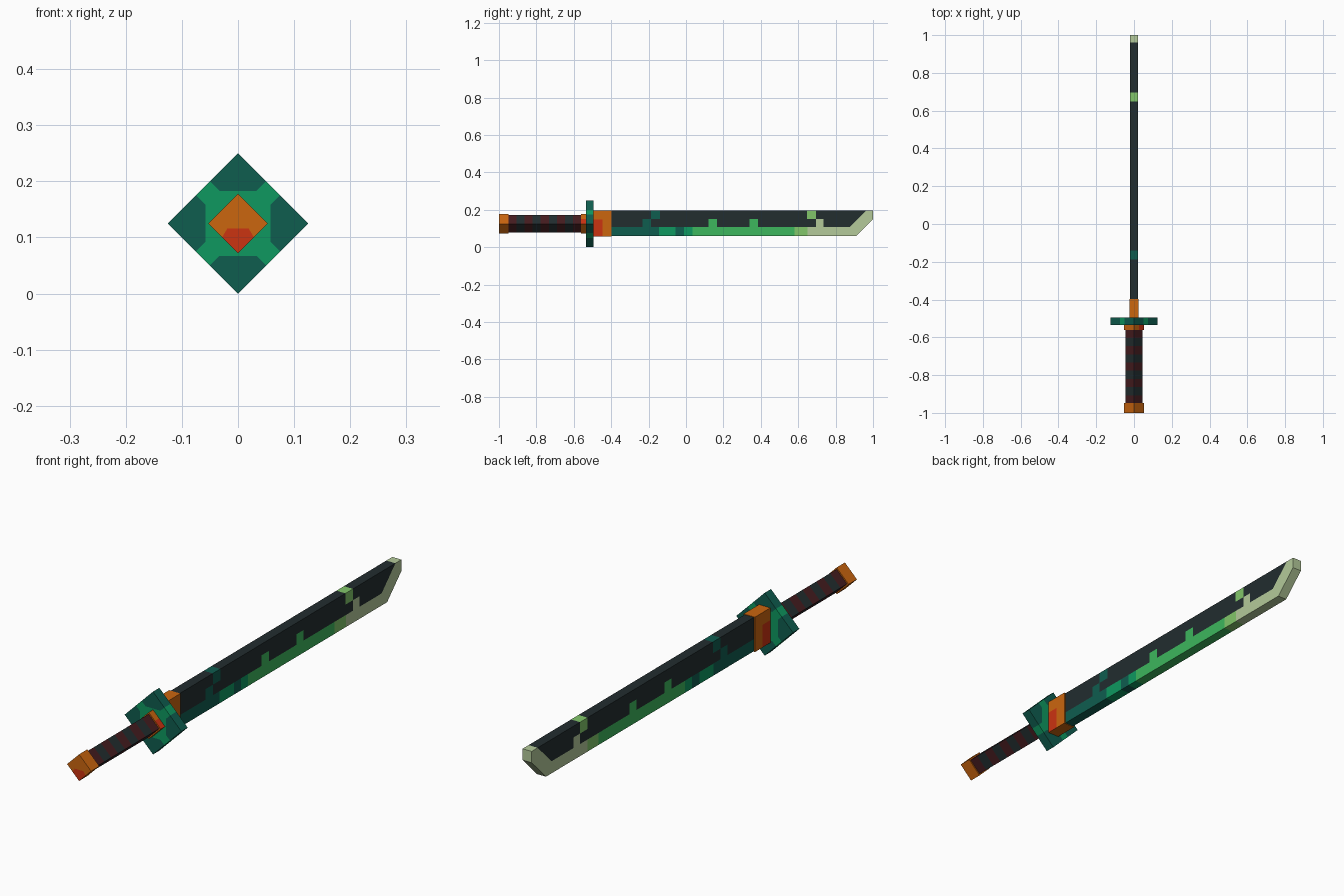
import bpy, bmesh
from mathutils import Vector

if "Cube" in bpy.data.objects:
    bpy.data.objects.remove(bpy.data.objects["Cube"])

MATS = {}
def srgb(h):
    c = [int(h[i:i + 2], 16) / 255 for i in (0, 2, 4)]
    return [v / 12.92 if v <= 0.04045 else ((v + 0.055) / 1.055) ** 2.4 for v in c] + [1]

for name, h in {"charcoal": "222d2f", "dark teal": "0f5d4f", "green": "0e9860",
                "bright green": "3db75d", "light green": "82c66a", "pale green": "b4ca9a",
                "orange": "cb660f", "red": "cb3311", "maroon": "451c1f"}.items():
    MATS[name] = bpy.data.materials.new(name)
    MATS[name].diffuse_color = srgb(h)
NAMES = list(MATS)

CZ = 0.125  # height of the handle axis

def prism(name, profile, axis, lo, hi, cuts, rule):
    """Extrude a 2D profile along x (points y,z) or y (points x,z), cut it by planes, colour faces by rule."""
    bm = bmesh.new()
    place = (lambda a, b, t: (t, a, b)) if axis == 'X' else (lambda a, b, t: (a, t, b))
    ends = [[bm.verts.new(place(a, b, t)) for a, b in profile] for t in (lo, hi)]
    bm.faces.new(ends[0])
    bm.faces.new(ends[1])
    n = len(profile)
    for i in range(n):
        j = (i + 1) % n
        bm.faces.new((ends[0][i], ends[0][j], ends[1][j], ends[1][i]))
    for co, no in cuts:
        bmesh.ops.bisect_plane(bm, geom=bm.verts[:] + bm.edges[:] + bm.faces[:],
                               plane_co=co, plane_no=no, dist=1e-5)
    bmesh.ops.recalc_face_normals(bm, faces=bm.faces)
    for f in bm.faces:
        f.material_index = NAMES.index(rule(f.calc_center_bounds()))
    me = bpy.data.meshes.new(name)
    bm.to_mesh(me)
    bm.free()
    for m in MATS.values():
        me.materials.append(m)
    ob = bpy.data.objects.new(name, me)
    bpy.context.collection.objects.link(ob)
    return ob

def diamond(r):
    return [(0, CZ - r), (r, CZ), (0, CZ + r), (-r, CZ)]

def ycuts(*ys):
    return [((0, y, 0), (0, 1, 0)) for y in ys]

def zcuts(*zs):
    return [((0, 0, z), (0, 0, 1)) for z in zs]

# Blade: coloured cutting edge, with stepped blotches rising from it
EDGE = [(-0.145, "dark teal"), (-0.055, "green"), (-0.01, "dark teal"), (0.035, "green"),
        (0.58, "bright green"), (0.65, "light green"), (2, "pale green")]
BLOTCHES = [(-0.232, -0.187, 0.108, 0.15, "dark teal"), (-0.187, -0.14, 0.15, 0.2, "dark teal"),
            (0.12, 0.165, 0.108, 0.15, "bright green"), (0.34, 0.385, 0.108, 0.15, "bright green"),
            (0.648, 0.695, 0.15, 0.2, "light green"), (0.695, 0.735, 0.108, 0.15, "pale green")]

def blade_rule(c):
    if c.y - c.z > 0.767:
        return "pale green"
    if c.z < 0.108:
        return next(n for y, n in EDGE if c.y < y)
    for y0, y1, z0, z1, n in BLOTCHES:
        if y0 < c.y < y1 and z0 < c.z < z1:
            return n
    return "charcoal"

blade_ys = [y for y, _ in EDGE[:-1]] + [y for b in BLOTCHES for y in b[:2]]
prism("blade", [(-0.41, 0.06), (0.91, 0.06), (1, 0.15), (1, 0.195), (-0.41, 0.195)],
      'X', -0.02, 0.02,
      ycuts(*blade_ys) + zcuts(0.108, 0.15) + [((0, 0.877, 0.11), (0, 1, -1))], blade_rule)

# Collar between blade and guard
prism("collar", [(-0.497, 0.058), (-0.398, 0.058), (-0.398, 0.197), (-0.497, 0.197)],
      'X', -0.025, 0.025, ycuts(-0.447) + zcuts(0.148),
      lambda c: "red" if abs(c.x) > 0.02 and c.y < -0.447 and c.z < 0.148 else "orange")

# Diamond guard: green cross, teal corners
def guard_rule(c):
    x, z = c.x, c.z - CZ
    u, v = abs(x + z) / 2 ** 0.5, abs(x - z) / 2 ** 0.5
    return "dark teal" if min(u, v) > 0.0177 and u + v > 0.082 else "green"

guard_cuts = []
for s in (-1, 1):
    guard_cuts += [((s * 0.058, 0, CZ), (1, 0, 0)), ((0, 0, CZ + s * 0.058), (0, 0, 1))]
    for d in (-1, 1):
        no = Vector((1, 0, d)).normalized()
        guard_cuts.append((Vector((0, 0, CZ)) + no * s * 0.0177, no))
prism("guard", diamond(0.125), 'Y', -0.535, -0.495, guard_cuts, guard_rule)

# Ferrule next to the guard
prism("ferrule", diamond(0.053), 'Y', -0.562, -0.53, zcuts(CZ, CZ + 0.026),
      lambda c: "red" if CZ < c.z < CZ + 0.026 and c.x > 0.01 else "orange")

# Wrapped grip with alternating bands
BAND = 0.39 / 9
prism("grip", diamond(0.046), 'Y', -0.955, -0.555,
      ycuts(*[-0.56 - BAND * i for i in range(1, 9)]),
      lambda c: "maroon" if int((-0.56 - c.y) / BAND) % 2 == 0 else "charcoal")

# Pommel with a red patch on the end's lower corner
pommel_cuts = zcuts(CZ - 0.009) + [((0.019 * s, 0, CZ - 0.009), (1, 0, s * 0.6)) for s in (-1, 1)]
prism("pommel", diamond(0.053), 'Y', -1, -0.948, pommel_cuts,
      lambda c: "red" if c.y < -0.99 and c.z < CZ - 0.009
      and abs(c.x) < 0.019 - 0.6 * (c.z - CZ + 0.009) else "orange")

for m in bpy.data.materials:
    if m.users and not m.is_grease_pencil:
        m.use_nodes = True
        m.node_tree.nodes["Principled BSDF"].inputs["Base Color"].default_value = m.diffuse_color
